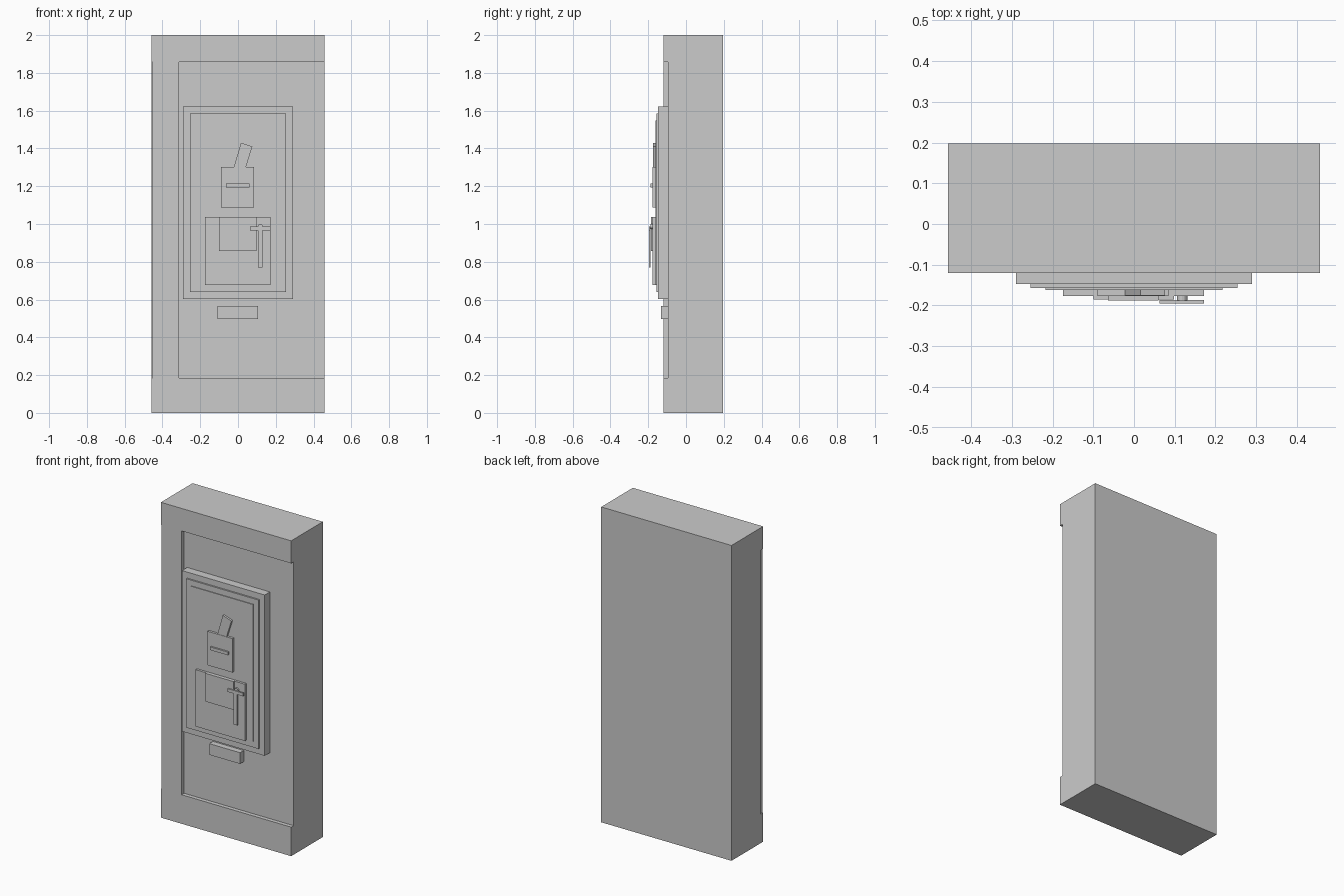
import bpy, bmesh, math
from mathutils import Matrix

if "Cube" in bpy.data.objects:
    bpy.data.objects.remove(bpy.data.objects["Cube"])


def finish(name, bm):
    bmesh.ops.recalc_face_normals(bm, faces=bm.faces)
    mesh = bpy.data.meshes.new(name)
    bm.to_mesh(mesh)
    bm.free()
    obj = bpy.data.objects.new(name, mesh)
    bpy.context.collection.objects.link(obj)
    return obj


def box(name, x, y, z):
    """Box from (min, max) ranges along each axis."""
    bm = bmesh.new()
    bmesh.ops.create_cube(bm, size=1)
    for v in bm.verts:
        v.co = [(a + b) / 2 + c * (b - a) for c, (a, b) in zip(v.co, (x, y, z))]
    return finish(name, bm)


def plate(name, outline, y0, y1):
    """Extrude an x-z outline along y."""
    bm = bmesh.new()
    face = bm.faces.new([bm.verts.new((x, y0, z)) for x, z in outline])
    new = bmesh.ops.extrude_face_region(bm, geom=[face])["geom"]
    verts = [g for g in new if isinstance(g, bmesh.types.BMVert)]
    bmesh.ops.translate(bm, verts=verts, vec=(0, y1 - y0, 0))
    return finish(name, bm)


# Main wall block with a wide front recess open to the right and a thin left step
body = box("wall_block", (-0.457, 0.457), (-0.12, 0.197), (0, 2))
for name, x in (("recess_cutter", (-0.312, 0.6)), ("left_step_cutter", (-0.6, -0.452))):
    cutter = box(name, x, (-0.3, -0.095), (0.184, 1.857))
    cutter.hide_render = True
    cutter.hide_viewport = True
    cutter.display_type = 'WIRE'
    mod = body.modifiers.new(name, 'BOOLEAN')
    mod.object = cutter
    mod.operation = 'DIFFERENCE'
    mod.solver = 'EXACT'

# Stepped cabinet and door
box("cabinet", (-0.29, 0.29), (-0.147, -0.095), (0.602, 1.622))
box("door", (-0.254, 0.254), (-0.157, -0.147), (0.64, 1.584))
box("door_inset", (-0.217, 0.217), (-0.162, -0.157), (0.676, 1.548))

# Label block under the cabinet
box("label_block", (-0.109, 0.107), (-0.132, -0.095), (0.496, 0.567))

# Switch housing with slot bar and tilted lever
box("switch_housing", (-0.09, 0.085), (-0.177, -0.162), (1.087, 1.302))
box("switch_bar", (-0.064, 0.06), (-0.188, -0.177), (1.194, 1.214))
plate("switch_lever", [(-0.022, 1.302), (0.042, 1.302), (0.076, 1.41), (0.016, 1.43)],
      -0.175, -0.162)

# Lock plate with its raised panel
box("lock_plate", (-0.174, 0.172), (-0.177, -0.162), (0.676, 1.036))
box("lock_panel", (-0.1, 0.098), (-0.185, -0.177), (0.857, 1.036))

# Handle: hub, cross bar and long hanging grip
bm = bmesh.new()
bmesh.ops.create_cone(bm, cap_ends=True, segments=12, radius1=0.013, radius2=0.013,
                      depth=0.011, matrix=Matrix.Translation((0.118, -0.1825, 0.987))
                      @ Matrix.Rotation(math.pi / 2, 4, 'X'))
finish("handle_hub", bm)
box("handle_cross_bar", (0.063, 0.172), (-0.195, -0.187), (0.966, 0.986))
box("handle_grip", (0.106, 0.13), (-0.195, -0.187), (0.77, 0.966))
